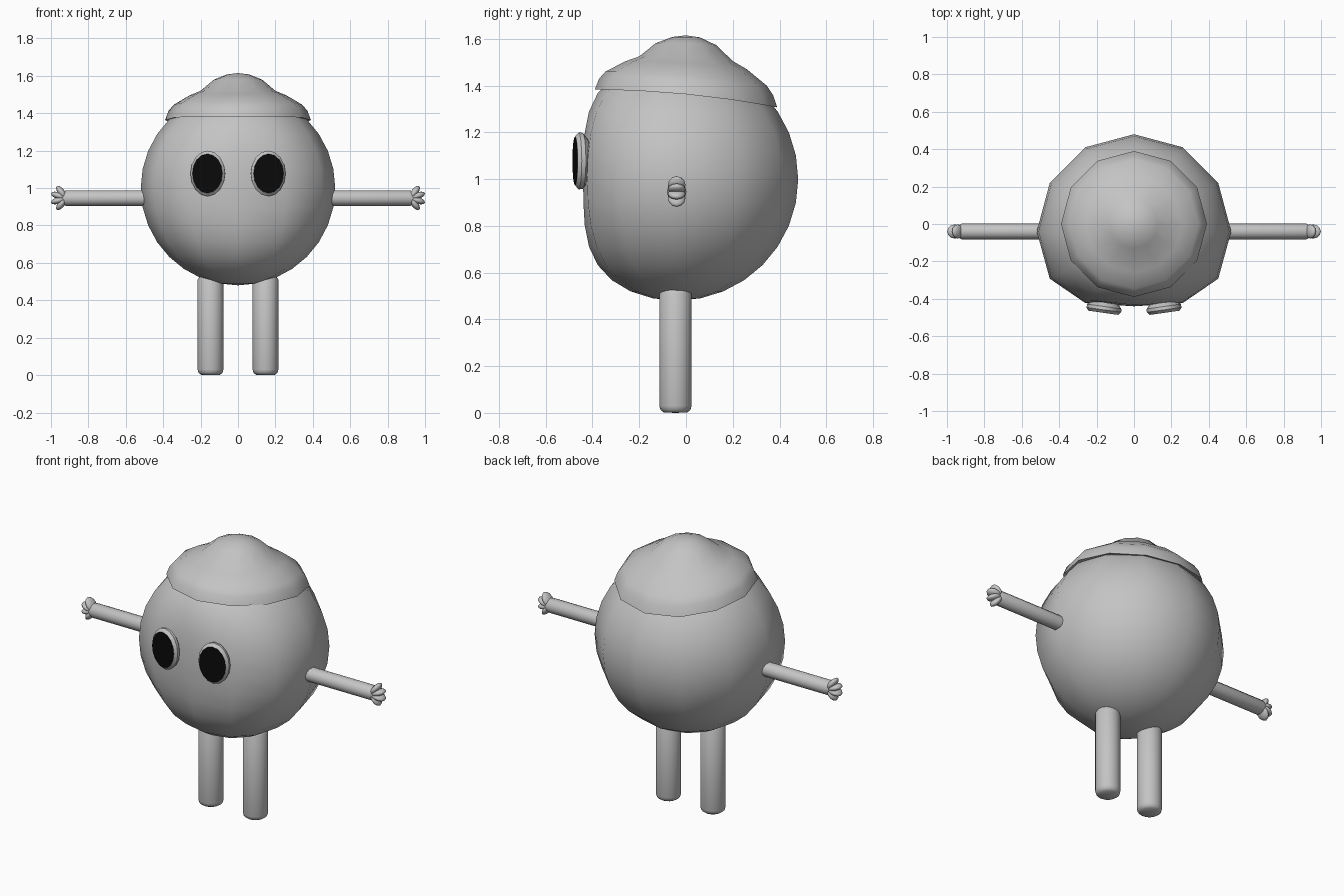
import bpy, bmesh, math
from mathutils import Matrix, Vector

if "Cube" in bpy.data.objects:
    bpy.data.objects.remove(bpy.data.objects["Cube"])


def material(name, c):
    m = bpy.data.materials.new(name)
    m.diffuse_color = (c, c, c, 1)
    m.use_nodes = True
    m.node_tree.nodes["Principled BSDF"].inputs["Base Color"].default_value = m.diffuse_color
    return m


GREY = material("light_grey", 0.55)
BLACK = material("black", 0.003)


def finish(bm, name, angle=60, mats=(GREY,)):
    bmesh.ops.recalc_face_normals(bm, faces=bm.faces)
    me = bpy.data.meshes.new(name)
    bm.to_mesh(me)
    bm.free()
    ob = bpy.data.objects.new(name, me)
    bpy.context.collection.objects.link(ob)
    for m in mats:
        me.materials.append(m)
    bpy.ops.object.select_all(action='DESELECT')
    ob.select_set(True)
    bpy.context.view_layer.objects.active = ob
    bpy.ops.object.shade_smooth_by_angle(angle=math.radians(angle))
    return ob


def lathe(profile, segs):
    """Turn (radius, height) points round z."""
    bm = bmesh.new()
    rings = []
    for r, z in profile:
        if r == 0:
            rings.append([bm.verts.new((0, 0, z))] * segs)
        else:
            rings.append([bm.verts.new((r * math.cos(a), r * math.sin(a), z))
                          for a in (math.tau * i / segs for i in range(segs))])
    for a, b in zip(rings, rings[1:]):
        for i in range(segs):
            j = (i + 1) % segs
            bm.faces.new(list(dict.fromkeys((a[i], a[j], b[j], b[i]))))
    return bm


# Body: twelve-sided ball with a softly flattened face
bm = bmesh.new()
bmesh.ops.create_uvsphere(bm, u_segments=12, v_segments=16, radius=0.52)
for v in bm.verts:
    if v.co.y < 0:
        v.co.y += 1.64 * v.co.y ** 4
    v.co += Vector((0, -0.04, 1.0))
finish(bm, "body", 80)

# Cap: stepped dome, dipping towards the back
bm = lathe([(0.35, 1.355), (0.39, 1.345), (0.372, 1.395), (0.345, 1.43), (0.26, 1.487),
            (0.20, 1.515), (0.13, 1.577), (0.06, 1.607), (0, 1.615)], 12)
for v in bm.verts:
    x, y, z = v.co
    v.co.z += 0.12 * x * x - 0.25 * y * math.hypot(x, y)
finish(bm, "cap", 65)

for side, s in (("right", 1), ("left", -1)):
    # Eye: oval button with a black front
    bm = lathe([(0, -0.03), (0.75, -0.03), (0.98, -0.008), (1, 0.01),
                (0.86, 0.026), (0, 0.026)], 16)
    for f in bm.faces:
        f.material_index = int(f.calc_center_median().z > 0.0255)
    bm.transform(Matrix.Translation((s * 0.16, -0.449, 1.078))
                 @ Matrix.Rotation(math.radians(8 * s), 4, 'Z')
                 @ Matrix.Rotation(math.pi / 2, 4, 'X')
                 @ Matrix.Diagonal((0.094, 0.122, 1, 1)))
    finish(bm, side + "_eye", 35, (GREY, BLACK))

    # Leg: round post with a softened foot
    bm = lathe([(0, 0), (0.05, 0.002), (0.064, 0.012), (0.069, 0.03),
                (0.069, 0.51), (0.06, 0.525), (0, 0.525)], 16)
    bm.transform(Matrix.Translation((s * 0.147, -0.045, 0)))
    finish(bm, side + "_leg", 50)

    # Arm: straight rod
    bm = lathe([(0, 0.47), (0.042, 0.47), (0.042, 0.92), (0.03, 0.945), (0, 0.95)], 12)
    bm.transform(Matrix.Translation((0, -0.04, 0.946))
                 @ Matrix.Rotation(s * math.pi / 2, 4, 'Y'))
    finish(bm, side + "_arm", 50)

    # Hand: four stubby fanned fingers
    bm = bmesh.new()
    for deg, reach in ((54, 0.034), (18, 0.036), (-18, 0.036), (-54, 0.034)):
        m = (Matrix.Translation((s * 0.922, -0.04, 0.947))
             @ Matrix.Rotation(math.radians(-s * deg), 4, 'Y')
             @ Matrix.Translation((s * reach, 0, 0))
             @ Matrix.Diagonal((0.045, 0.038, 0.019, 1)))
        bmesh.ops.create_uvsphere(bm, u_segments=12, v_segments=8, radius=1, matrix=m)
    finish(bm, side + "_hand", 80)
